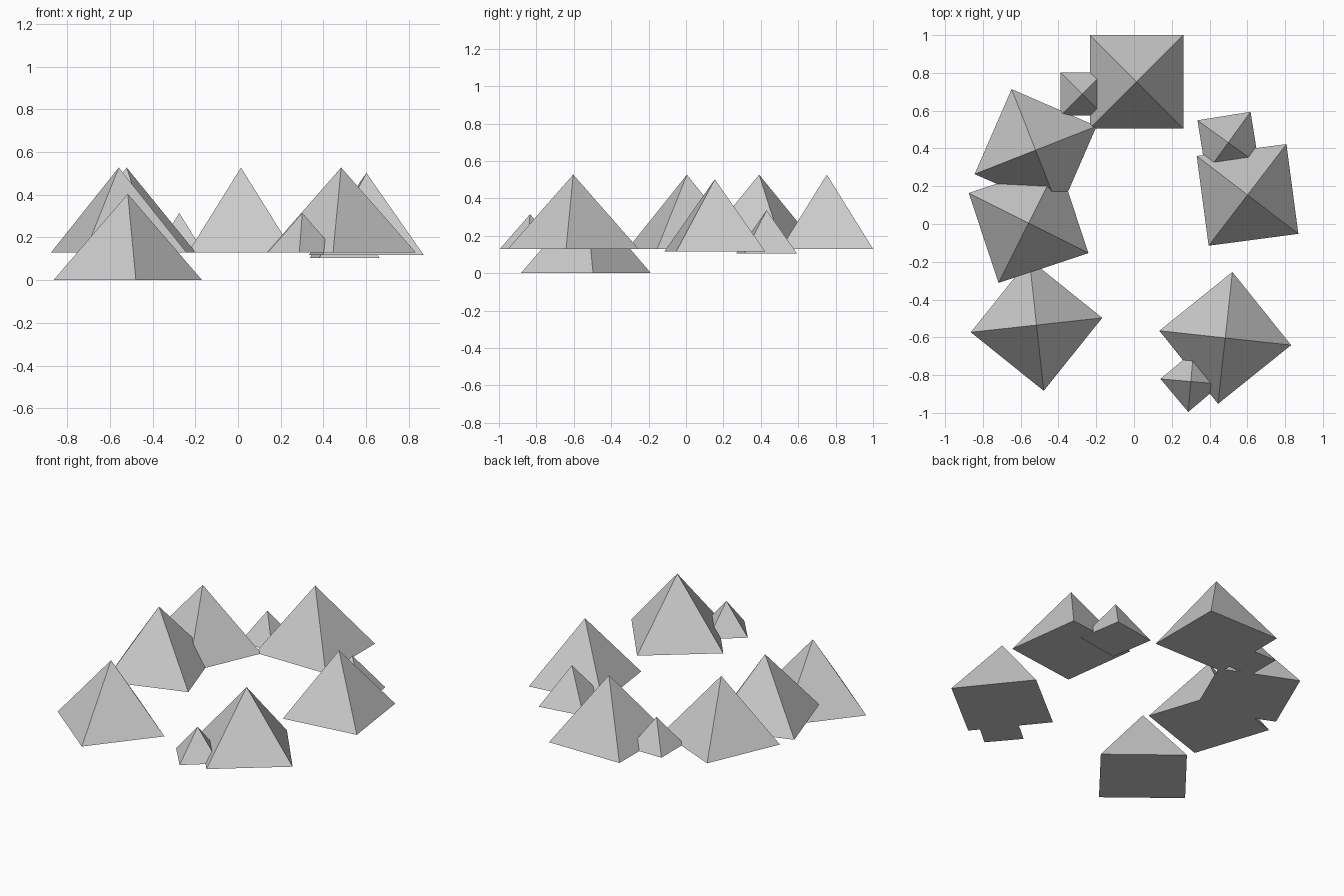
import bpy
import bmesh
from math import atan2, cos, sin, hypot, pi

if "Cube" in bpy.data.objects:
    bpy.data.objects.remove(bpy.data.objects["Cube"])


def pyramid(name, apex, corner, base_z, top_z):
    """Square pyramid from its apex position and one base-corner offset (plan view)."""
    radius, start = hypot(*corner), atan2(corner[1], corner[0])
    bm = bmesh.new()
    base = [bm.verts.new((apex[0] + radius * cos(start + k * pi / 2),
                          apex[1] + radius * sin(start + k * pi / 2), base_z))
            for k in range(4)]
    tip = bm.verts.new((apex[0], apex[1], top_z))
    bm.faces.new(base[::-1])
    for k in range(4):
        bm.faces.new((base[k], base[(k + 1) % 4], tip))
    mesh = bpy.data.meshes.new(name)
    bm.to_mesh(mesh)
    bm.free()
    bpy.context.collection.objects.link(bpy.data.objects.new(name, mesh))


# Ring of large spikes
pyramid("large_spike_back", (0.014, 0.753), (0.247, 0.247), 0.13, 0.527)
pyramid("large_spike_back_left", (-0.521, 0.391), (-0.127, 0.323), 0.13, 0.527)
pyramid("large_spike_left", (-0.558, 0.005), (-0.317, 0.159), 0.13, 0.527)
pyramid("large_spike_front_left", (-0.516, -0.535), (-0.348, -0.038), 0.0, 0.404)
pyramid("large_spike_front_right", (0.483, -0.603), (-0.349, 0.038), 0.13, 0.527)
pyramid("large_spike_right", (0.601, 0.154), (-0.269, 0.206), 0.117, 0.502)

# Small spikes leaning against the large ones
pyramid("small_spike_back", (-0.275, 0.688), (-0.114, 0.114), 0.13, 0.315)
pyramid("small_spike_right", (0.499, 0.431), (-0.163, 0.118), 0.105, 0.337)
pyramid("small_spike_front", (0.301, -0.834), (-0.161, 0.014), 0.13, 0.315)
